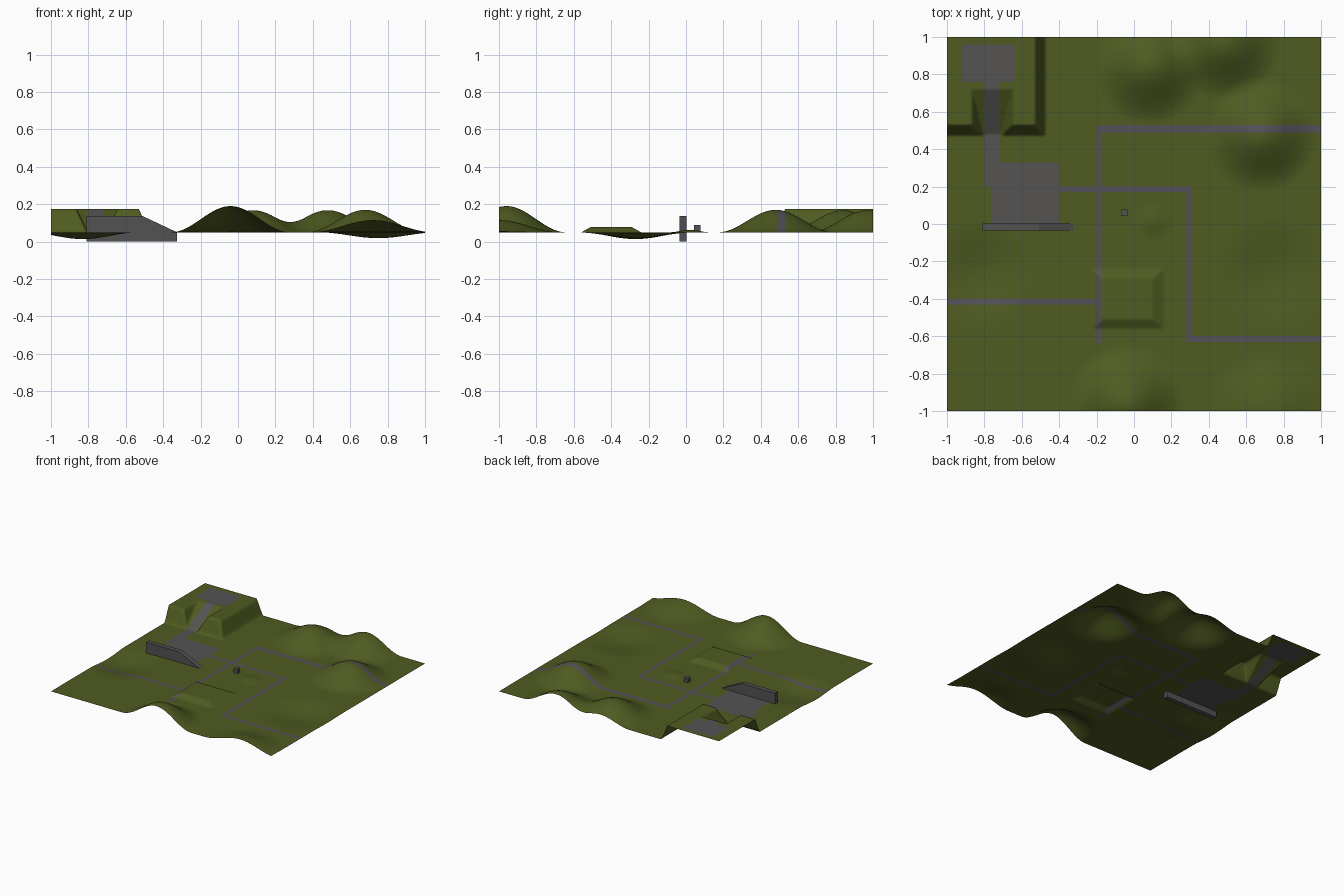
import bpy, bmesh, math

if "Cube" in bpy.data.objects:
    bpy.data.objects.remove(bpy.data.objects["Cube"])


def material(name, rgb):
    m = bpy.data.materials.new(name)
    m.diffuse_color = (*rgb, 1)
    m.use_nodes = True
    m.node_tree.nodes["Principled BSDF"].inputs["Base Color"].default_value = m.diffuse_color
    return m


grass = material("grass green", (0.078, 0.105, 0.015))
road = material("road grey", (0.088, 0.083, 0.100))
concrete = material("concrete grey", (0.090, 0.088, 0.086))
wall_grey = material("wall grey", (0.085, 0.085, 0.088))

BASE = 0.05
# round hills and hollows: x, y, height, radius
MOUNDS = [(-0.04, -0.96, 0.14, 0.32), (0.72, -1.0, 0.065, 0.33),
          (0.08, 0.84, 0.118, 0.31), (0.48, 0.97, 0.118, 0.31),
          (0.68, 0.48, 0.12, 0.31), (-0.83, -0.27, -0.036, 0.30),
          (0.75, -0.27, -0.031, 0.32), (0.10, 0.02, 0.013, 0.11)]
# painted rectangles: x0, x1, y0, y1
ROADS = [(-0.19, 1, 0.495, 0.525), (-0.20, -0.17, -0.635, 0.525),
         (-0.41, 0.31, 0.17, 0.20), (0.28, 0.31, -0.63, 0.20),
         (0.28, 1, -0.63, -0.60), (-1, -0.17, -0.435, -0.405)]
PADS = [(-0.76, -0.40, -0.03, 0.325), (-0.80, -0.72, 0.20, 0.77),
        (-0.92, -0.64, 0.76, 0.96)]


def step(a, b, t):
    return min(1, max(0, (t - a) / (b - a)))


def height(x, y):
    z = BASE
    for mx, my, h, r in MOUNDS:
        d = math.hypot(x - mx, y - my)
        if d < r:
            z += h * (0.5 + 0.5 * math.cos(math.pi * d / r))
    # corner plateau with a ramp cut into its front
    plateau = min(step(-0.475, -0.53, x), step(0.475, 0.53, y))
    ramp = max(step(0.48, 0.72, y), step(0.05, 0.11, abs(x + 0.755)))
    z += 0.125 * min(plateau, ramp)
    # low raised platform in the middle
    z += 0.028 * min(step(-0.22, -0.17, x), step(0.16, 0.10, x),
                     step(-0.56, -0.51, y), step(-0.24, -0.29, y))
    return z


def inside(rects, x, y):
    return any(a < x < b and c < y < d for a, b, c, d in rects)


def add_object(name, bm, mats):
    me = bpy.data.meshes.new(name)
    bm.to_mesh(me)
    bm.free()
    ob = bpy.data.objects.new(name, me)
    bpy.context.collection.objects.link(ob)
    for m in mats:
        me.materials.append(m)
    return ob


# terrain sheet with painted roads and pads
bm = bmesh.new()
bmesh.ops.create_grid(bm, x_segments=200, y_segments=200, size=1)
for f in bm.faces:
    c = f.calc_center_median()
    f.material_index = 2 if inside(PADS, c.x, c.y) else 1 if inside(ROADS, c.x, c.y) else 0
    f.smooth = True
for v in bm.verts:
    v.co.z = height(v.co.x, v.co.y)
add_object("terrain", bm, [grass, road, concrete])

# retaining wall: side profile extruded in y
bm = bmesh.new()
profile = [(-0.81, 0), (-0.325, 0), (-0.325, 0.05), (-0.51, 0.137), (-0.81, 0.137)]
face = bm.faces.new([bm.verts.new((x, -0.035, z)) for x, z in profile])
ext = bmesh.ops.extrude_face_region(bm, geom=[face])["geom"]
bmesh.ops.translate(bm, verts=[v for v in ext if isinstance(v, bmesh.types.BMVert)],
                    vec=(0, 0.037, 0))
bmesh.ops.recalc_face_normals(bm, faces=bm.faces)
add_object("retaining_wall", bm, [wall_grey])

# small block in the middle of the field
bm = bmesh.new()
bmesh.ops.create_cube(bm, size=0.035)
bmesh.ops.translate(bm, verts=bm.verts, vec=(-0.053, 0.06, 0.0715))
add_object("small_block", bm, [wall_grey])
